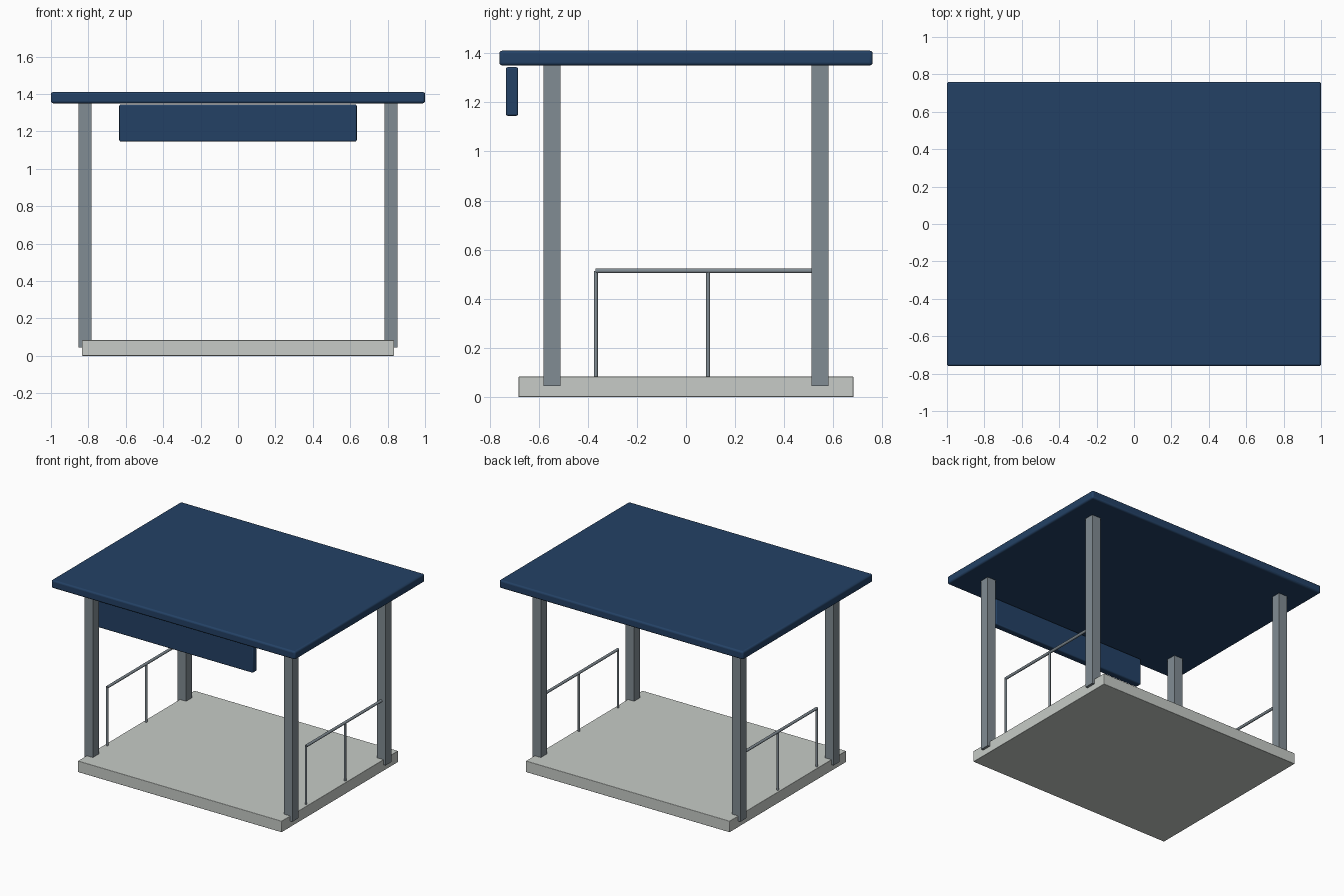
import bpy
from mathutils import Vector

cube = bpy.data.objects.get("Cube")
if cube:
    bpy.data.objects.remove(cube, do_unlink=True)


def make_material(name, rgb):
    mat = bpy.data.materials.new(name)
    mat.use_nodes = True
    mat.diffuse_color = (*rgb, 1)
    mat.node_tree.nodes["Principled BSDF"].inputs["Base Color"].default_value = (*rgb, 1)
    return mat


navy = make_material("navy paint", (0.017, 0.053, 0.13))
concrete = make_material("pale concrete", (0.57, 0.60, 0.57))
steel = make_material("grey steel", (0.22, 0.262, 0.292))


def box(name, low, high, mat, bevel=0.0):
    """Box between two corners, with optionally rounded edges."""
    low, high = Vector(low), Vector(high)
    bpy.ops.mesh.primitive_cube_add(size=1, location=(low + high) / 2)
    obj = bpy.context.object
    obj.name = name
    obj.scale = high - low
    bpy.ops.object.transform_apply(location=False, rotation=False, scale=True)
    obj.data.materials.append(mat)
    if bevel:
        mod = obj.modifiers.new("rounded edges", "BEVEL")
        mod.width = bevel
        mod.segments = 3
        bpy.ops.object.shade_smooth_by_angle()
    return obj


def rod(name, start, end, radius, mat):
    """Round bar between two points."""
    start, end = Vector(start), Vector(end)
    axis = end - start
    bpy.ops.mesh.primitive_cylinder_add(
        vertices=16, radius=radius, depth=axis.length, location=(start + end) / 2,
        rotation=axis.to_track_quat("Z", "Y").to_euler())
    obj = bpy.context.object
    obj.name = name
    obj.data.materials.append(mat)
    bpy.ops.object.shade_smooth_by_angle()
    return obj


# Floor, roof and hanging front board
box("floor_slab", (-0.835, -0.682, 0), (0.835, 0.682, 0.083), concrete, 0.003)
box("roof", (-1, -0.76, 1.35), (1, 0.76, 1.41), navy, 0.012)
box("front_board", (-0.635, -0.733, 1.145), (0.635, -0.683, 1.343), navy, 0.008)

post_x, post_y, half = 0.818, 0.546, 0.035
rail_x, rail_z = 0.815, 0.514

for side, sx in (("left", 1), ("right", -1)):
    # Corner posts
    for end, sy in (("front", -1), ("back", 1)):
        x, y = sx * post_x, sy * post_y
        box(f"{end}_{side}_post", (x - half, y - half, 0.045),
            (x + half, y + half, 1.355), steel)

    # Side handrail with two uprights
    x = sx * rail_x
    rod(f"{side}_handrail", (x, -0.368, rail_z), (x, post_y, rail_z), 0.01, steel)
    for label, y in (("front", -0.367), ("middle", 0.09)):
        rod(f"{side}_{label}_rail_upright", (x, y, 0.07), (x, y, rail_z), 0.008, steel)
